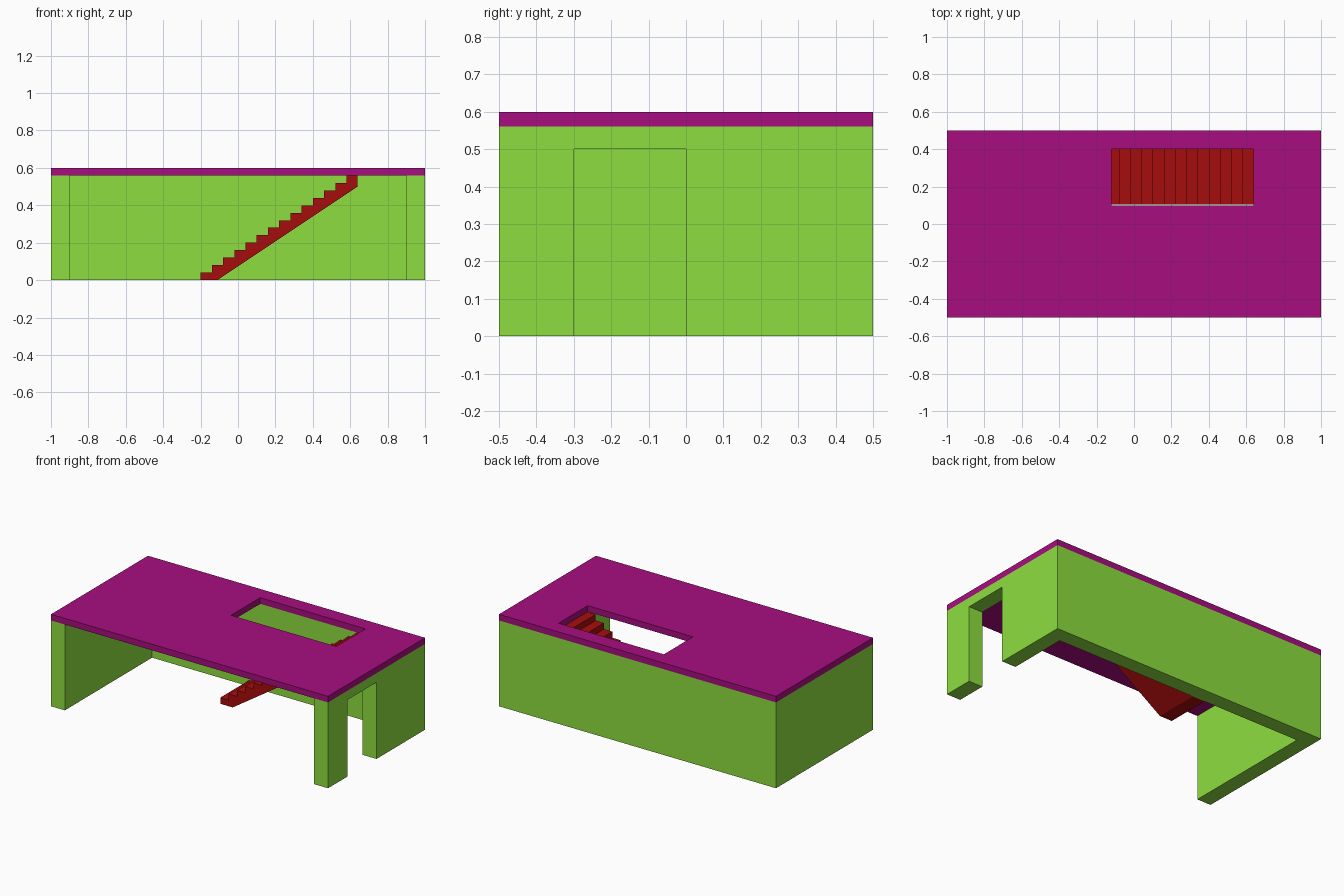
import bpy, bmesh
from mathutils import Vector

if "Cube" in bpy.data.objects:
    bpy.data.objects.remove(bpy.data.objects["Cube"])


def material(name, rgb):
    m = bpy.data.materials.new(name)
    m.diffuse_color = (*rgb, 1)
    m.use_nodes = True
    m.node_tree.nodes["Principled BSDF"].inputs["Base Color"].default_value = m.diffuse_color
    return m


def prism(name, profile, offset, mat=None):
    """Extrude a closed 3D profile along an offset vector."""
    bm = bmesh.new()
    face = bm.faces.new([bm.verts.new(p) for p in profile])
    ext = bmesh.ops.extrude_face_region(bm, geom=[face], use_keep_orig=True)
    verts = [g for g in ext["geom"] if isinstance(g, bmesh.types.BMVert)]
    bmesh.ops.translate(bm, verts=verts, vec=Vector(offset))
    bmesh.ops.recalc_face_normals(bm, faces=bm.faces)
    me = bpy.data.meshes.new(name)
    bm.to_mesh(me)
    bm.free()
    ob = bpy.data.objects.new(name, me)
    bpy.context.collection.objects.link(ob)
    if mat:
        me.materials.append(mat)
    return ob


def box(name, x0, x1, y0, y1, z0, z1, mat=None):
    base = [(x0, y0, z0), (x1, y0, z0), (x1, y1, z0), (x0, y1, z0)]
    return prism(name, base, (0, 0, z1 - z0), mat)


def cut(ob, cutter):
    cutter.hide_render = True
    mod = ob.modifiers.new("opening", 'BOOLEAN')
    mod.operation, mod.solver, mod.object = 'DIFFERENCE', 'EXACT', cutter
    bpy.context.view_layer.objects.active = ob
    bpy.ops.object.modifier_apply(modifier=mod.name)
    bpy.data.objects.remove(cutter)


green = material("wall_green", (0.27, 0.73, 0.05))
magenta = material("slab_magenta", (0.39, 0.004, 0.216))
red = material("stair_red", (0.39, 0.004, 0.004))

# U-shaped walls, open at the front, with a doorway on the right
plan = [(-1, -0.5), (-0.9, -0.5), (-0.9, 0.4), (0.9, 0.4),
        (0.9, -0.5), (1, -0.5), (1, 0.5), (-1, 0.5)]
walls = prism("walls", [(x, y, 0) for x, y in plan], (0, 0, 0.56), green)
cut(walls, box("door_cutter", 0.8, 1.1, -0.3, 0, -0.1, 0.5))

# Upper floor slab with the stairwell opening
slab = box("upper_floor", -1, 1, -0.5, 0.5, 0.56, 0.6, magenta)
cut(slab, box("stairwell_cutter", -0.12, 0.64, 0.1, 0.4, 0.5, 0.7))

# Staircase: stepped top, sloping underside
steps, run, rise, start = 14, 0.06, 0.04, -0.2
side = []
for i in range(steps):
    side += [(start + i * run, i * rise), (start + i * run, (i + 1) * rise)]
side += [(0.64, 0.56), (0.64, 0.5), (-0.11, 0)]
prism("staircase", [(x, 0.103, z) for x, z in side], (0, 0.297, 0), red)
